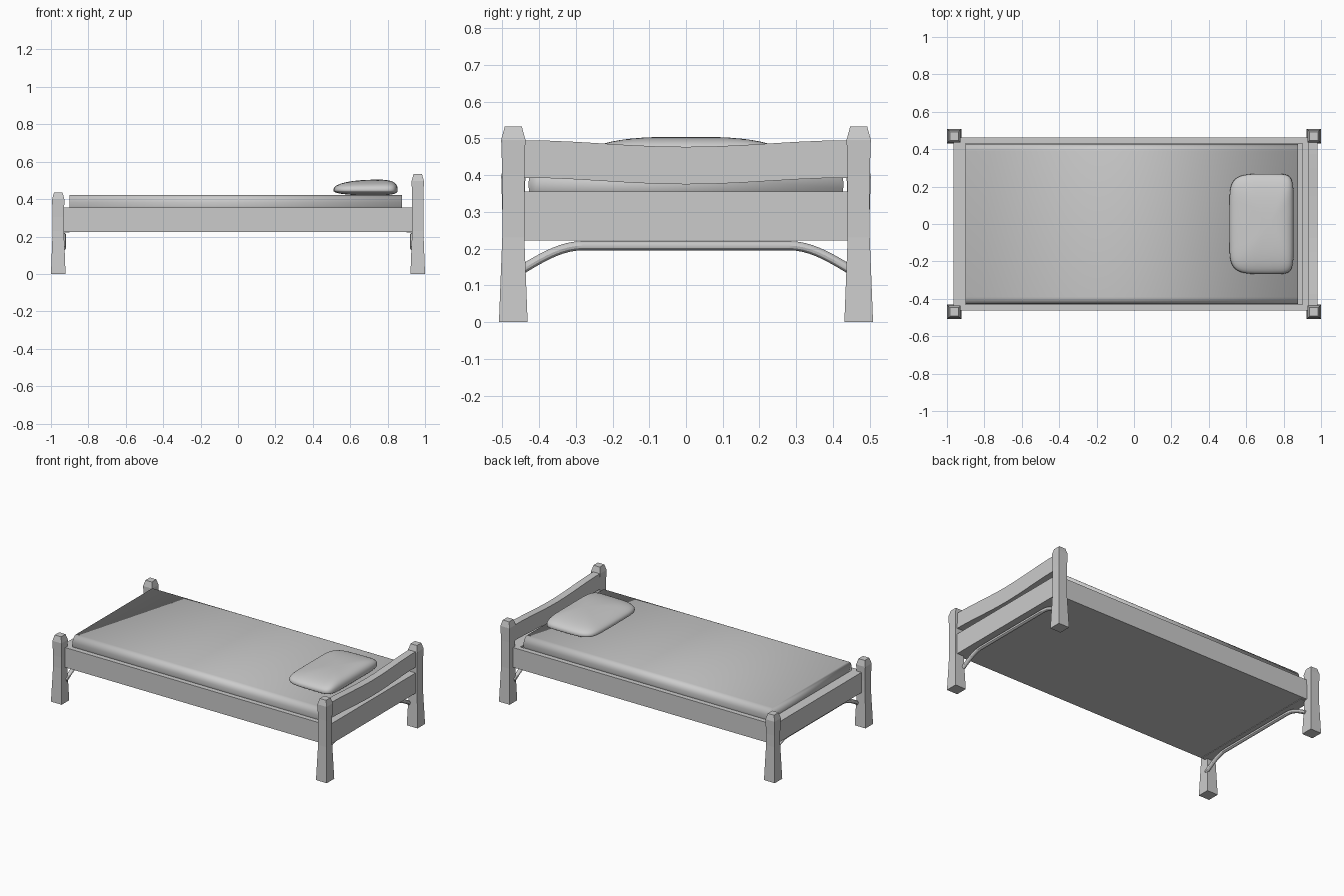
import bpy, bmesh, math
from mathutils import Vector

cube = bpy.data.objects.get("Cube")
if cube:
    bpy.data.objects.remove(cube, do_unlink=True)

GREY = (0.6, 0.6, 0.6, 1)
mat = bpy.data.materials.new("plain grey")
mat.use_nodes = True
mat.diffuse_color = GREY
mat.node_tree.nodes["Principled BSDF"].inputs["Base Color"].default_value = GREY


def finish(name, bm, smooth=False):
    bmesh.ops.recalc_face_normals(bm, faces=bm.faces)
    for f in bm.faces:
        f.smooth = smooth
    me = bpy.data.meshes.new(name)
    bm.to_mesh(me)
    bm.free()
    me.materials.append(mat)
    ob = bpy.data.objects.new(name, me)
    bpy.context.collection.objects.link(ob)
    return ob


def loft(name, rings, smooth=False):
    """Skin matching closed rings of points and cap both ends."""
    bm = bmesh.new()
    rows = [[bm.verts.new(p) for p in ring] for ring in rings]
    n = len(rows[0])
    for a, b in zip(rows, rows[1:]):
        for i in range(n):
            j = (i + 1) % n
            bm.faces.new((a[i], a[j], b[j], b[i]))
    bm.faces.new(rows[0])
    bm.faces.new(rows[-1])
    return finish(name, bm, smooth)


def box(name, x0, x1, y0, y1, z0, z1):
    return loft(name, [[(x0, y0, z), (x1, y0, z), (x1, y1, z), (x0, y1, z)]
                       for z in (z0, z1)])


def post(name, sx, sy, top):
    """Square post with a flared foot and a chamfered cap."""
    levels = [(0, 0.039), (0.13, 0.034), (0.23, 0.030),
              (top - 0.13, 0.030), (top - 0.037, 0.033), (top, 0.023)]
    cx, cy = sx * 0.961, sy * 0.470
    loft(name, [[(cx + a * h, cy + b * h, z)
                 for a, b in ((-1, -1), (1, -1), (1, 1), (-1, 1))]
                for z, h in levels])


def brace(name, x, radius=0.0125):
    """Bent round bar below an end rail."""
    path = [Vector((x, 0.455, 0.138))]
    for i in range(9):
        t = i / 8
        path.append(Vector((x, 0.44 - 0.16 * t,
                            0.147 + 0.061 * math.sin(t * math.pi / 2))))
    path += [Vector((x, -p.y, p.z)) for p in reversed(path)]
    rings = []
    for i, p in enumerate(path):
        d = (path[min(i + 1, len(path) - 1)] - path[max(i - 1, 0)]).normalized()
        up = Vector((1, 0, 0)).cross(d)
        angles = [2 * math.pi * k / 12 for k in range(12)]
        rings.append([p + radius * (Vector((math.cos(a), 0, 0)) + up * math.sin(a))
                      for a in angles])
    ob = loft(name, rings, True)
    bpy.context.view_layer.objects.active = ob
    ob.select_set(True)
    bpy.ops.object.shade_smooth_by_angle()
    ob.select_set(False)


# Posts, end rails and braces
for end, sx, top in (("head", 1, 0.533), ("foot", -1, 0.435)):
    for side, sy in (("left", 1), ("right", -1)):
        post(f"{end}_post_{side}", sx, sy, top)
    brace(f"{end}_brace", sx * 0.932)
box("head_rail", 0.90, 0.98, -0.445, 0.445, 0.222, 0.355)
box("foot_rail", -0.965, -0.90, -0.445, 0.445, 0.222, 0.355)

# Side rails and the panel under the mattress
for side, sy in (("left", 1), ("right", -1)):
    ys = sorted((sy * 0.43, sy * 0.462))
    box(f"side_rail_{side}", -0.94, 0.94, *ys, 0.225, 0.355)
box("base_panel", -0.90, 0.90, -0.43, 0.43, 0.225, 0.345)

# Sagging head board
rings = []
for i in range(13):
    y = -0.45 + 0.9 * i / 12
    z = 0.375 + 0.018 * (1 - math.cos(math.pi * y / 0.45)) / 2
    rings.append([(0.932, y, z), (0.98, y, z),
                  (0.98, y, z + 0.102), (0.932, y, z + 0.102)])
loft("head_board", rings)

# Mattress: rounded section drawn along the bed, smooth throughout
section = []
for cy, cz, start in ((0.39, 0.383, 0), (-0.39, 0.383, 90),
                      (-0.39, 0.365, 180), (0.39, 0.365, 270)):
    for k in range(6):
        a = math.radians(start + 18 * k)
        section.append((cy + 0.038 * math.cos(a), cz + 0.04 * math.sin(a)))
loft("mattress", [[(x, y, z) for y, z in section] for x in (-0.9, 0.878)], True)


# Pillow: squared-off ball, thin at the front and full towards the head board
def power(v, e):
    return math.copysign(abs(v) ** e, v)


bm = bmesh.new()
bmesh.ops.create_uvsphere(bm, u_segments=48, v_segments=24, radius=1)
for v in bm.verts:
    r = math.hypot(v.co.x, v.co.y)
    a = math.atan2(v.co.y, v.co.x)
    spread = power(r, 0.8)
    u = spread * power(math.cos(a), 0.42)
    w = spread * power(math.sin(a), 0.3)
    lift = power(v.co.z, 0.8)
    if lift > 0:
        z = 0.447 + lift * (0.057 + 0.004 * u)
    else:
        z = 0.447 + lift * 0.027
    # shift the crown towards the head end
    x = 0.682 + 0.172 * (u + 0.22 * (1 - u * u))
    v.co = (x, 0.268 * w, z)
finish("pillow", bm, True)
